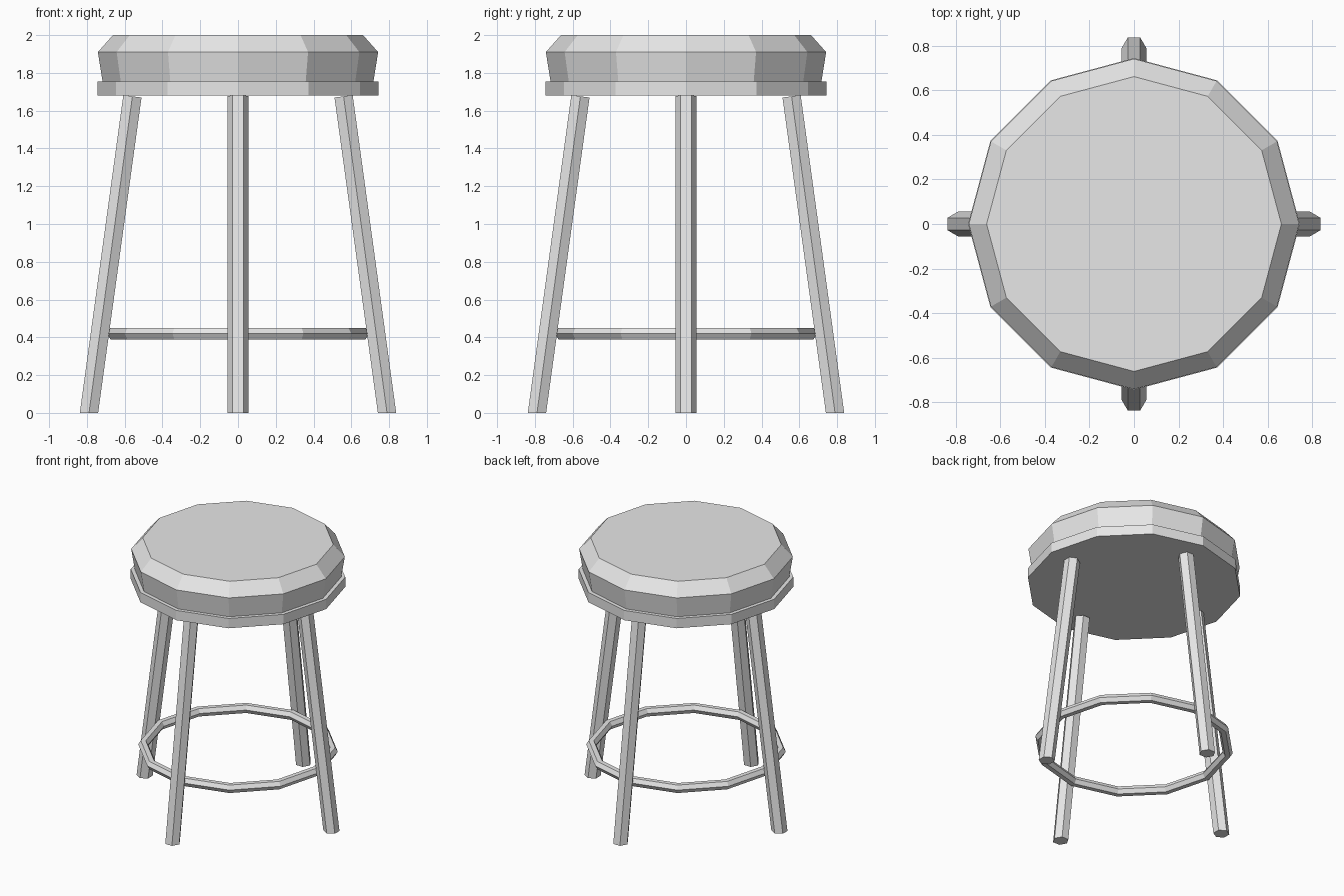
import bpy, bmesh
from math import sin, cos, tau, pi
from mathutils import Vector, Matrix

cube = bpy.data.objects.get("Cube")
if cube:
    bpy.data.objects.remove(cube, do_unlink=True)

# Single plain grey finish
grey = bpy.data.materials.new("plain_grey")
grey.use_nodes = True
GREY = (0.8, 0.8, 0.8, 1)
grey.diffuse_color = GREY
grey.node_tree.nodes["Principled BSDF"].inputs["Base Color"].default_value = GREY


def ring(centre, radius, sides, start=0, u=Vector((1, 0, 0)), v=Vector((0, 1, 0))):
    """Regular polygon around a centre, in the plane of u and v."""
    angles = [start + tau * i / sides for i in range(sides)]
    return [Vector(centre) + radius * (cos(a) * u + sin(a) * v) for a in angles]


def loft(name, rings):
    """Capped solid with flat faces through a stack of equal-sided rings."""
    bm = bmesh.new()
    loops = [[bm.verts.new(p) for p in r] for r in rings]
    n = len(loops[0])
    for low, high in zip(loops, loops[1:]):
        for i in range(n):
            j = (i + 1) % n
            bm.faces.new((low[i], low[j], high[j], high[i]))
    bm.faces.new(loops[0][::-1])
    bm.faces.new(loops[-1])
    bmesh.ops.recalc_face_normals(bm, faces=bm.faces)
    mesh = bpy.data.meshes.new(name)
    bm.to_mesh(mesh)
    bm.free()
    obj = bpy.data.objects.new(name, mesh)
    mesh.materials.append(grey)
    bpy.context.collection.objects.link(obj)
    return obj


# Seat: base plate and bevelled cushion, both twelve-sided
loft("seat_base", [ring((0, 0, z), 0.745, 12) for z in (1.68, 1.755)])
cushion_profile = [(0.717, 1.755), (0.742, 1.91), (0.662, 2.0)]
loft("seat_cushion", [ring((0, 0, z), r, 12) for r, z in cushion_profile])

# Four splayed hexagonal legs: level feet, tops cut square to the leg
foot, top = Vector((0.789, 0, 0)), Vector((0.559, 0, 1.676))
axis = (top - foot).normalized()
side = Vector((0, 1, 0))
leg_rings = [ring(foot, 0.056, 6, pi / 6),
             ring(top, 0.056, 6, pi / 6, side.cross(axis), side)]
for i, place in enumerate(("left", "back", "right", "front")):
    leg = loft(place + "_leg", leg_rings)
    leg.data.transform(Matrix.Rotation(i * tau / 4, 4, "Z"))

# Footrest ring with a hexagonal section
bpy.ops.mesh.primitive_torus_add(major_segments=12, minor_segments=6,
                                 major_radius=0.658, minor_radius=0.035,
                                 location=(0, 0, 0.42))
footrest = bpy.context.object
footrest.name = "footrest_ring"
footrest.data.materials.append(grey)
bpy.ops.object.shade_flat()
